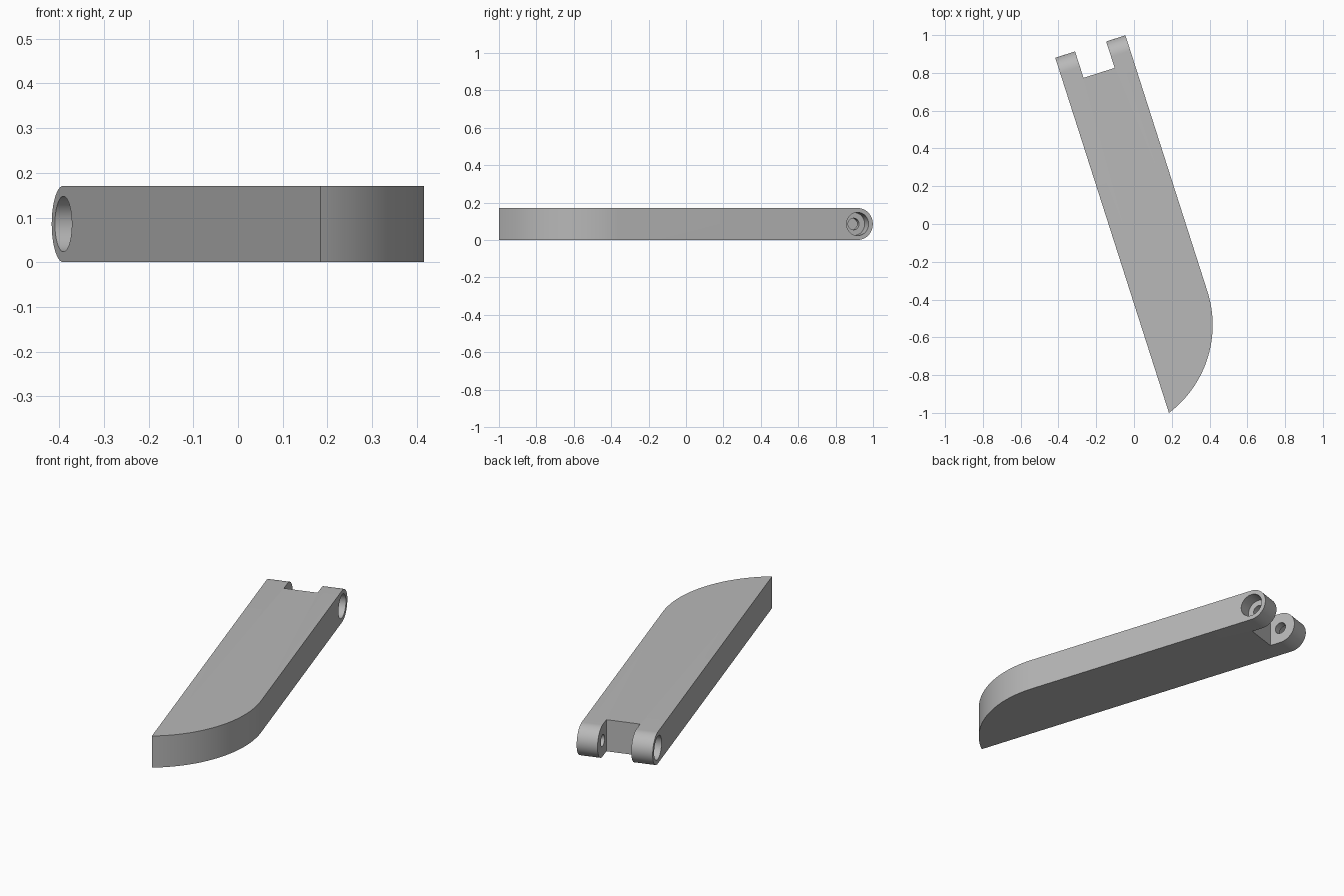
import bpy
import bmesh
from math import sin, cos, atan2, pi, radians
from mathutils import Matrix, Vector

if "Cube" in bpy.data.objects:
    bpy.data.objects.remove(bpy.data.objects["Cube"], do_unlink=True)

# Dimensions, measured with the tip of the arm at the origin
WIDTH, LENGTH, THICK = 0.39, 1.974, 0.171
END_R = THICK / 2
PIN_Y = LENGTH - END_R
ARC_Y, ARC_R = 0.55, 0.583
SLOT_LEFT, SLOT_RIGHT, SLOT_FLOOR = 0.11, 0.283, 1.827
BORE_R, BORE_DEPTH, PIN_R = 0.062, 0.07, 0.031

grey = bpy.data.materials.new("mid grey")
grey.use_nodes = True
colour = (0.48, 0.48, 0.48, 1)
grey.diffuse_color = colour
grey.node_tree.nodes["Principled BSDF"].inputs["Base Color"].default_value = colour


def add_object(name, bm):
    bmesh.ops.recalc_face_normals(bm, faces=bm.faces)
    mesh = bpy.data.meshes.new(name)
    bm.to_mesh(mesh)
    bm.free()
    mesh.materials.append(grey)
    obj = bpy.data.objects.new(name, mesh)
    bpy.context.collection.objects.link(obj)
    return obj


def prism(name, points, offset):
    """Extrude a closed 3D outline by an offset."""
    bm = bmesh.new()
    face = bm.faces.new([bm.verts.new(p) for p in points])
    ext = bmesh.ops.extrude_face_region(bm, geom=[face])
    moved = [v for v in ext["geom"] if isinstance(v, bmesh.types.BMVert)]
    bmesh.ops.translate(bm, verts=moved, vec=Vector(offset))
    return add_object(name, bm)


def cross_cylinder(name, radius, x0, x1):
    """Cylinder along the hinge axis."""
    bm = bmesh.new()
    place = Matrix.Translation(((x0 + x1) / 2, PIN_Y, END_R)) @ Matrix.Rotation(pi / 2, 4, "Y")
    bmesh.ops.create_cone(bm, cap_ends=True, segments=48, radius1=radius,
                          radius2=radius, depth=x1 - x0, matrix=place)
    return add_object(name, bm)


def cut(target, tool, operation):
    tool.hide_render = True
    mod = target.modifiers.new("cut", "BOOLEAN")
    mod.operation, mod.solver, mod.object = operation, "EXACT", tool
    bpy.context.view_layer.objects.active = target
    bpy.ops.object.modifier_apply(modifier=mod.name)
    bpy.data.objects.remove(tool, do_unlink=True)


# Side profile with the rounded hinge end, extruded across the width
side = [(0, -0.1, 0)]
for i in range(33):
    a = -pi / 2 + pi * i / 32
    side.append((0, PIN_Y + END_R * cos(a), END_R + END_R * sin(a)))
side.append((0, -0.1, THICK))
arm = prism("hinged_arm", side, (WIDTH, 0, 0))

# Plan outline: pointed tip, curved nose, and slot between the lugs
centre_x = WIDTH - ARC_R
start = atan2(-ARC_Y, -centre_x)
plan = [(-0.0, 0.0)]
for i in range(1, 41):
    a = start * (1 - i / 40)
    plan.append((centre_x + ARC_R * cos(a), ARC_Y + ARC_R * sin(a)))
top = LENGTH + 0.1
plan += [(WIDTH, top), (SLOT_RIGHT, top), (SLOT_RIGHT, SLOT_FLOOR),
         (SLOT_LEFT, SLOT_FLOOR), (SLOT_LEFT, top), (0, top)]
outline = prism("plan_cutter", [(x, y, -0.1) for x, y in plan], (0, 0, THICK + 0.2))
cut(arm, outline, "INTERSECT")

# Pin hole through both lugs, with a wide recess in each outer face
cut(arm, cross_cylinder("pin_cutter", PIN_R, -0.1, WIDTH + 0.1), "DIFFERENCE")
cut(arm, cross_cylinder("recess_cutter", BORE_R, -0.1, BORE_DEPTH), "DIFFERENCE")
cut(arm, cross_cylinder("recess_cutter", BORE_R, WIDTH - BORE_DEPTH, WIDTH + 0.1), "DIFFERENCE")

# Turn the arm into its resting direction
arm.data.transform(Matrix.Translation((0.185, -1, 0)) @ Matrix.Rotation(radians(17.75), 4, "Z"))
bpy.ops.object.select_all(action="DESELECT")
arm.select_set(True)
bpy.context.view_layer.objects.active = arm
bpy.ops.object.shade_smooth_by_angle(angle=radians(30))
